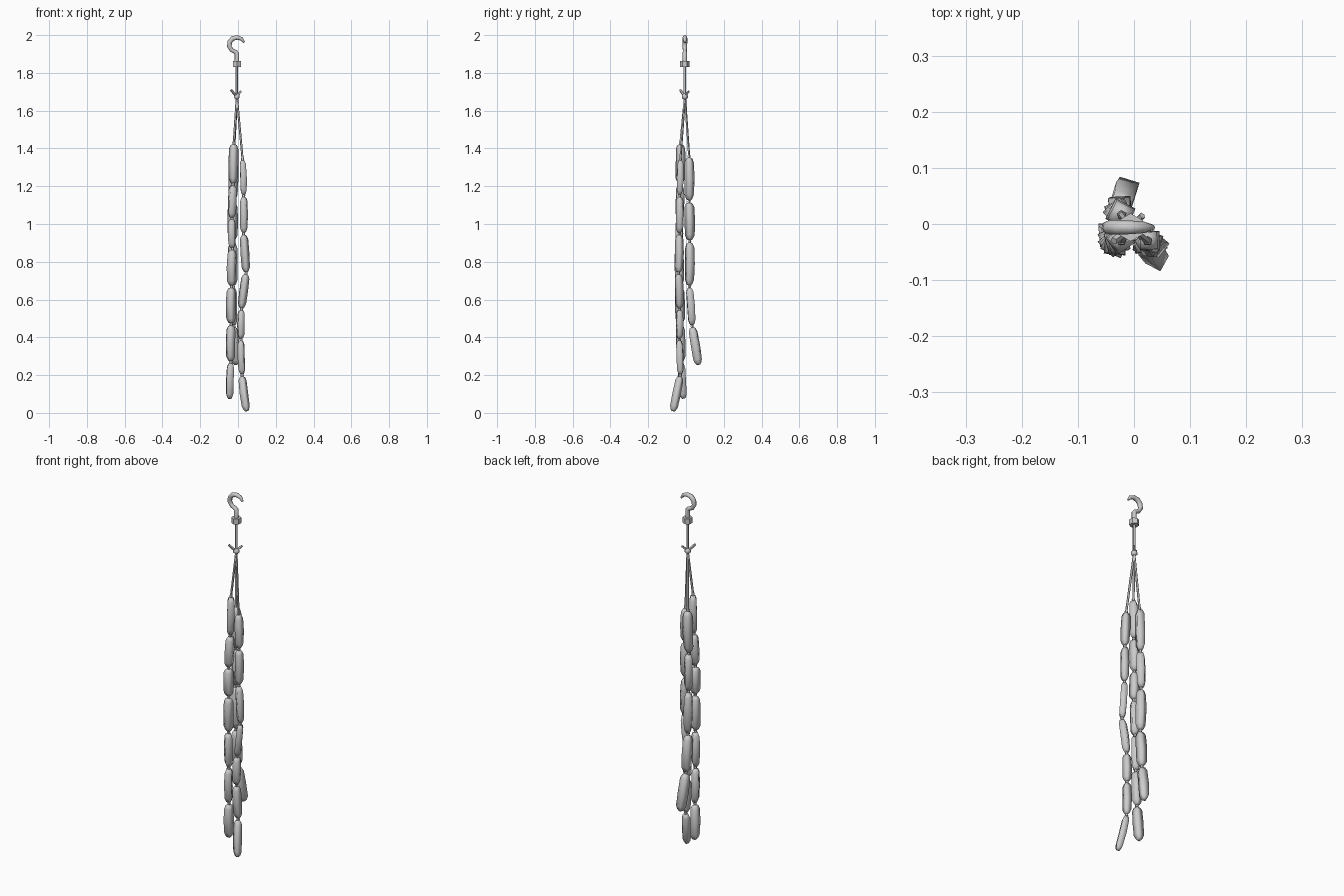
import bpy, bmesh, math
from mathutils import Vector

if "Cube" in bpy.data.objects:
    bpy.data.objects.remove(bpy.data.objects["Cube"])

CX, CY = -0.006, -0.006


def tube(name, pts, radii, sides, phase=0.0, angle=60):
    """Skin a path with polygon rings of varying radius, capped at both ends."""
    pts = [Vector(p) for p in pts]
    bm = bmesh.new()
    rings, u = [], None
    for i, p in enumerate(pts):
        t = (pts[min(i + 1, len(pts) - 1)] - pts[max(i - 1, 0)]).normalized()
        if u is None:
            u = Vector((0, 1, 0)) if abs(t.y) < 0.9 else Vector((1, 0, 0))
        u = (u - t * u.dot(t)).normalized()
        v = t.cross(u)
        rings.append([bm.verts.new(p + radii[i] * (u * math.cos(a) + v * math.sin(a)))
                      for a in (phase + math.tau * k / sides for k in range(sides))])
    for a, b in zip(rings, rings[1:]):
        for k in range(sides):
            n = (k + 1) % sides
            bm.faces.new((a[k], a[n], b[n], b[k]))
    bm.faces.new(rings[0][::-1])
    bm.faces.new(rings[-1])
    bmesh.ops.recalc_face_normals(bm, faces=bm.faces[:])
    me = bpy.data.meshes.new(name)
    bm.to_mesh(me)
    bm.free()
    ob = bpy.data.objects.new(name, me)
    bpy.context.collection.objects.link(ob)
    bpy.ops.object.select_all(action='DESELECT')
    ob.select_set(True)
    bpy.context.view_layer.objects.active = ob
    bpy.ops.object.shade_smooth_by_angle(angle=math.radians(angle))
    return ob


def sausage(name, top, bottom, r, phase, bow):
    """Four-sided sausage with tapered ends and a slight bow."""
    top, bottom = Vector(top), Vector(bottom)
    prof = [(0, .2), (.035, .26), (.06, .66), (.15, .96), (.5, 1.03),
            (.85, .96), (.94, .66), (.975, .42)]
    side = Vector((math.cos(phase), math.sin(phase), 0)) * bow
    pts = [top.lerp(bottom, t) + side * math.sin(math.pi * t) for t, _ in prof]
    tube(name, pts, [r * k for _, k in prof], 4, phase, 100)


# Hook: stem rises, bends left, over the top, tapers to the right tip
hook = [(CX, CY, 1.86), (CX, CY, 1.905)]
rad = [.012, .012]
for i in range(8):
    a = math.radians(262 - i * 35)
    hook.append((CX + .041 * math.cos(a), CY, 1.949 + .039 * math.sin(a)))
    rad.append([.011, .011, .012, .013, .013, .012, .010, .005][i])
tube("hook", hook, rad, 8)

# Swivel nut and main cord
tube("swivel_nut", [(CX, CY, z) for z in (1.832, 1.862)], [.025, .025], 6, 0, 30)
tube("main_cord", [(CX, CY, 1.835), (CX, CY, 1.68)], [.007, .007], 6)

# Knot with two loose tails
tube("knot", [(CX, CY, z) for z in (1.66, 1.667, 1.68, 1.69)], [.008, .016, .016, .008], 6)
tube("knot_tail_left", [(CX, CY, 1.678), (-.02, -.018, 1.69), (-.036, -.03, 1.71)],
     [.007, .007, .007], 5)
tube("knot_tail_right", [(CX, CY, 1.678), (.005, .005, 1.69), (.015, .015, 1.703)],
     [.006, .006, .006], 5)

# Strands: joints between consecutive sausages
strands = {
    "right": (.023, [(.024, -.03, 1.345), (.03, -.034, 1.15), (.03, -.036, .95),
                     (.043, -.04, .74), (.018, -.035, .55), (.016, -.036, .39),
                     (.022, -.03, .20), (.046, -.07, .005)]),
    "back": (.027, [(-.022, .016, 1.36), (-.028, .016, 1.12), (-.028, .019, .91),
                    (-.025, .017, .67), (-.022, .032, .46), (-.010, .066, .25)]),
    "left": (.026, [(-.022, -.03, 1.43), (-.026, -.032, 1.21), (-.032, -.036, 1.03),
                    (-.030, -.038, .87), (-.034, -.034, .67), (-.036, -.03, .47),
                    (-.038, -.024, .27), (-.044, -.013, .07)]),
}
for s, (side, (r, joints)) in enumerate(strands.items()):
    tube(f"cord_{side}", [(CX, CY, 1.675), joints[0], Vector(joints[0]) - Vector((0, 0, .01))],
         [.006, .006, .006], 5)
    for i, (a, b) in enumerate(zip(joints, joints[1:])):
        sausage(f"sausage_{side}_{i + 1}", a, b, r, .75 + .5 * s + .35 * i, .003)
        # Tied link at the top of each sausage
        a = Vector(a)
        tube(f"link_{side}_{i + 1}", [a + Vector((0, 0, z)) for z in (.006, 0, -.008)],
             [.007, .009, .008], 5)
